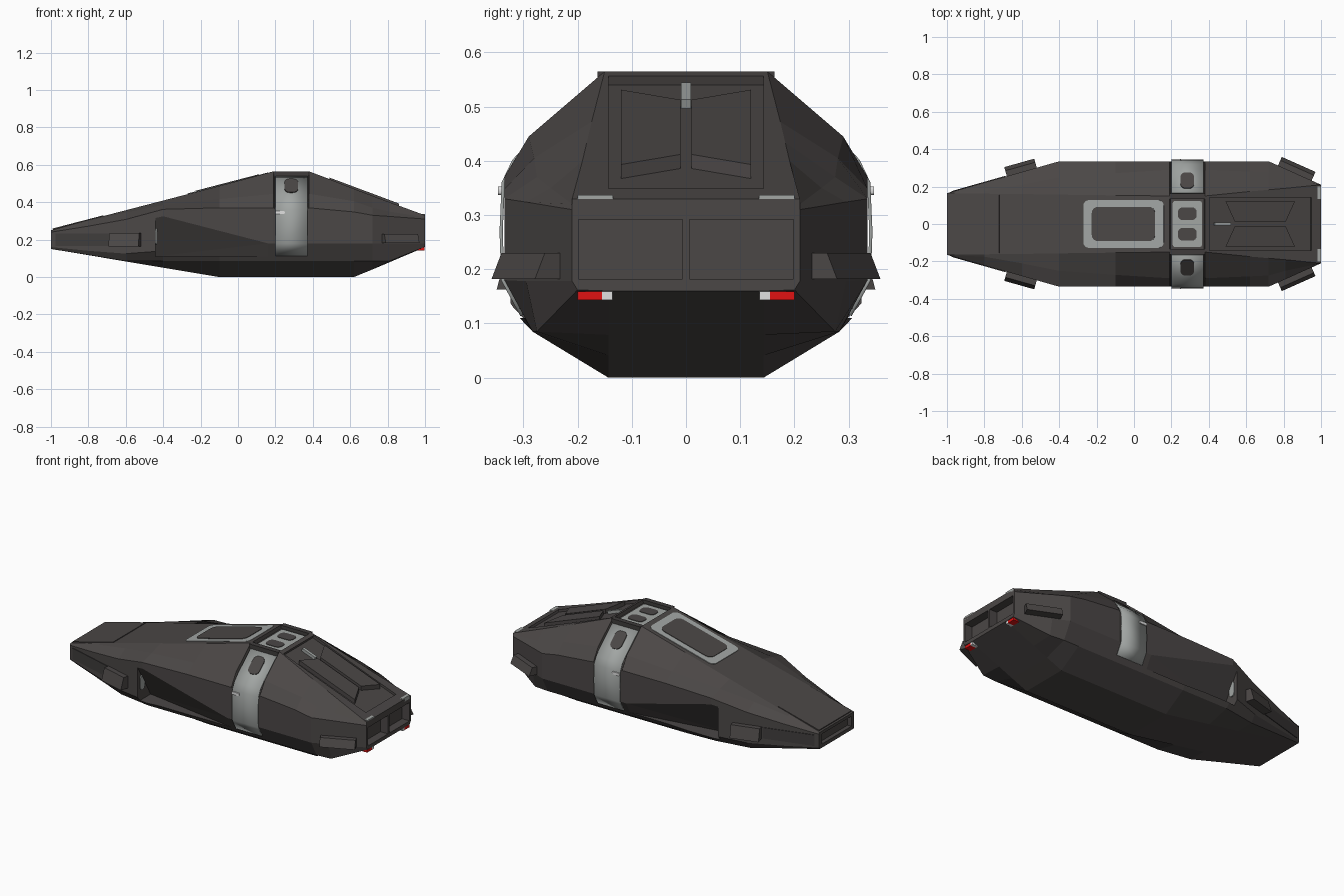
import bpy, bmesh, math
from mathutils import Vector as V

old = bpy.data.objects.get("Cube")
if old:
    bpy.data.objects.remove(old)


def material(name, rgb):
    m = bpy.data.materials.new(name)
    m.use_nodes = True
    m.diffuse_color = (*rgb, 1)
    m.node_tree.nodes["Principled BSDF"].inputs["Base Color"].default_value = (*rgb, 1)
    return m


HULL = material("dark hull grey", (0.07, 0.063, 0.061))
TRIM = material("deep grey trim", (0.05, 0.046, 0.045))
GREY = material("light grey", (0.36, 0.38, 0.37))
RED = material("red lamp", (0.75, 0.006, 0.006))
WHITE = material("white lamp", (0.75, 0.75, 0.75))


def finish(name, bm, mat):
    bmesh.ops.recalc_face_normals(bm, faces=bm.faces)
    me = bpy.data.meshes.new(name)
    bm.to_mesh(me)
    bm.free()
    me.materials.append(mat)
    ob = bpy.data.objects.new(name, me)
    bpy.context.scene.collection.objects.link(ob)
    return ob


def plate(name, o, u, v, hw, hh, r, lo, hi, mat):
    """Rounded slab centred at o, spanned by u and v, from lo to hi along its outward normal."""
    o, u, v = V(o), V(u).normalized(), V(v).normalized()
    n = u.cross(v)
    if n.dot(o - V((0, 0, 0.25))) < 0:
        n = -n
    corners = []
    for i, (a, b) in enumerate([(1, 1), (-1, 1), (-1, -1), (1, -1)]):
        for k in range(5 if r else 1):
            t = math.pi / 2 * (i + k / 4)
            corners.append(o + u * (a * (hw - r) + r * math.cos(t)) + v * (b * (hh - r) + r * math.sin(t)))
    bm = bmesh.new()
    low = [bm.verts.new(p + n * lo) for p in corners]
    top = [bm.verts.new(p + n * hi) for p in corners]
    bm.faces.new(low)
    bm.faces.new(top)
    for i in range(len(low)):
        j = (i + 1) % len(low)
        bm.faces.new((low[i], low[j], top[j], top[i]))
    return finish(name, bm, mat)


def box(name, x, y, z, mat):
    return solid(name, [(a, b, c) for a in x for b in y for c in z], mat)


def solid(name, pts, mat):
    bm = bmesh.new()
    for p in pts:
        bm.verts.new(p)
    bmesh.ops.convex_hull(bm, input=bm.verts)
    bmesh.ops.dissolve_limit(bm, angle_limit=0.01, verts=bm.verts, edges=bm.edges)
    return finish(name, bm, mat)


def cut(target, cutter):
    mod = target.modifiers.new("cut", "BOOLEAN")
    mod.operation, mod.solver, mod.object = "DIFFERENCE", "EXACT", cutter
    bpy.context.view_layer.objects.active = target
    bpy.ops.object.modifier_apply(modifier=mod.name)
    bpy.data.objects.remove(cutter)


# Hull: half sections of (y, z) from roof edge down to keel edge
mid = [(.15, .565), (.29, .445), (.335, .37), (.335, .18), (.283, .085), (.143, 0)]
groove = [(.15, .545), (.28, .43), (.332, .365)] + mid[3:]
sections = [
    (-1, [(.165, .25), (.165, .247), (.165, .24), (.165, .16), (.16, .15), (.143, .15)]),
    (-.8, [(.162, .305), (.175, .3), (.222, .272), (.222, .14), (.205, .118), (.143, .117)]),
    (-.6, [(.16, .357), (.21, .345), (.278, .308), (.278, .125), (.25, .085), (.143, .083)]),
    (-.4, [(.157, .409), (.25, .385), (.335, .362), (.335, .14), (.283, .085), (.143, .05)]),
    (-.1, [(.153, .487), (.272, .417), (.335, .37), (.335, .17), (.283, .085), (.143, 0)]),
    (.19, mid), (.195, groove), (.375, groove), (.38, mid),
    (.62, [(.174, .472), (.28, .405), (.335, .348)] + mid[3:]),
    (.72, [(.183, .434), (.275, .37), (.335, .33), (.335, .18), (.283, .085), (.143, .041)]),
    (.81, [(.191, .4), (.25, .35), (.295, .324), (.295, .178), (.275, .085), (.143, .079)]),
    (1, [(.21, .33), (.21, .32), (.21, .31), (.21, .178), (.2, .162), (.143, .16)]),
]
bm = bmesh.new()
rings = []
for x, half in sections:
    loop = half + [(-y, z) for y, z in reversed(half)]
    rings.append([bm.verts.new((x, y, z)) for y, z in loop])
for a, b in zip(rings, rings[1:]):
    for i in range(len(a)):
        j = (i + 1) % len(a)
        bm.faces.new((a[i], a[j], b[j], b[i]))
bm.faces.new(rings[0])
bm.faces.new(rings[-1])
hull = finish("hull", bm, HULL)

# Slopes used to lay parts on the hull
ACROSS, UP = (0, 1, 0), (0, 0, 1)
NOSE, TAIL = (1, 0, .26), (.63, 0, -.235)


def nose_z(x):
    return .565 + .26 * (x - .2)


def tail_z(x):
    return .565 - .373 * (x - .37)


# Recesses: side intakes, tail bays, nose slot, tail hatch
for s in (1, -1):
    edge = [(-.44, .335, .335), (.16, .335, .18), (.18, .3, .11), (-.44, .2, .11)]
    pts = [(x, s * y, z) for x, y, z in edge] + [(x, s * .5, z) for x, y, z in edge]
    cut(hull, solid("intake_cutter", pts, HULL))
    cut(hull, box("bay_cutter", (.95, 1.1), (s * .006, s * .198), (.182, .292), HULL))
cut(hull, box("nose_cutter", (-1.1, -.975), (-.14, .14), (.172, .232), HULL))
cut(hull, plate("hatch_cutter", (.675, 0, tail_z(.675)), TAIL, ACROSS, .292, .143, 0, -.014, .1, HULL))

# Roof: nose cover, skylight, band windows and rails
plate("nose_cover", (-.855, 0, nose_z(-.855)), NOSE, ACROSS, .14, .155, 0, -.006, .004, HULL)
sky = (-.055, 0, nose_z(-.055))
plate("skylight_frame", sky, NOSE, ACROSS, .222, .128, .03, -.004, .004, GREY)
plate("skylight_glass", sky, NOSE, ACROSS, .175, .092, .035, -.004, .007, HULL)
plate("roof_band", (.285, 0, .545), (1, 0, 0), ACROSS, .078, .122, .01, -.004, .005, GREY)

for s, side in ((1, "left"), (-1, "right")):
    plate("roof_window_" + side, (.285, s * .055, .545), (1, 0, 0), ACROSS, .05, .034, .025, 0, .008, HULL)
    box("roof_rail_" + side, (.19, .38), (s * .133, s * .163), (.53, .565), TRIM)

    # Door following the band groove, with window and handle
    bm = bmesh.new()
    path = [(.303, .115), (.338, .18), (.341, .27), (.337, .36), (.318, .4), (.285, .436), (.165, .539)]
    rows = [[bm.verts.new((x, s * y, z)) for x in (.2, .372)] for y, z in path]
    for a, b in zip(rows, rows[1:]):
        bm.faces.new((a[0], a[1], b[1], b[0]))
    door = finish("door_" + side, bm, GREY)
    thick = door.modifiers.new("thickness", "SOLIDIFY")
    thick.thickness, thick.offset = .006, 0
    for p in door.data.polygons:
        p.use_smooth = True
    plate("door_window_" + side, (.285, s * .229, .484), (1, 0, 0), (0, -s * .12, .103),
          .036, .055, .028, 0, .008, HULL)
    plate("door_handle_" + side, (.225, s * .341, .345), (1, 0, 0), UP, .025, .008, .006, -.005, .006, WHITE)

    # Nose side panel and intake wall port
    plate("nose_panel_" + side, (-.83, s * .213, .2), (.6, s * .17, 0), UP, .15, .033, 0, -.004, .004, TRIM)
    port = plate("intake_port_" + side, (-.44, s * .283, .215), ACROSS, UP, .02, .045, .019, -.006, .006, GREY)

    # Thruster pods: wedges on the tapering sides
    for label, x0, x1, y0, y1, z0, z1 in (("front", -.68, -.52, .256, .301, .163, .235),
                                          ("rear", .77, .95, .313, .233, .182, .23)):
        d = V((x1 - x0, s * (y1 - y0), 0)).normalized()
        n = V((-d.y, d.x, 0)) * s
        pts = []
        for x, y in ((x0, y0), (x1, y1)):
            p = V((x, s * y, 0))
            for out, z in ((-.02, z0), (-.02, z1), (.05, z0), (.03, z1)):
                pts.append(p + n * out + V((0, 0, z)))
        solid(label + "_pod_" + side, pts, HULL)

    # Tail hatch flap
    flap = []
    for x, y in ((.49, .12), (.86, .12), (.81, .01), (.54, .01)):
        flap += [(x, s * y, tail_z(x) + h) for h in (-.02, .011)]
    solid("hatch_flap_" + side, flap, HULL)

    # Tail lamps and tabs
    box("tail_lamp_red_" + side, (.96, .998), (s * .155, s * .2), (.143, .159), RED)
    box("tail_lamp_white_" + side, (.96, .998), (s * .136, s * .155), (.143, .159), WHITE)
    box("tail_tab_" + side, (.975, 1), (s * .135, s * .2), (.315, .337), GREY)

plate("hatch_latch", (.475, 0, tail_z(.475)), TAIL, ACROSS, .045, .009, 0, -.02, .003, GREY)
